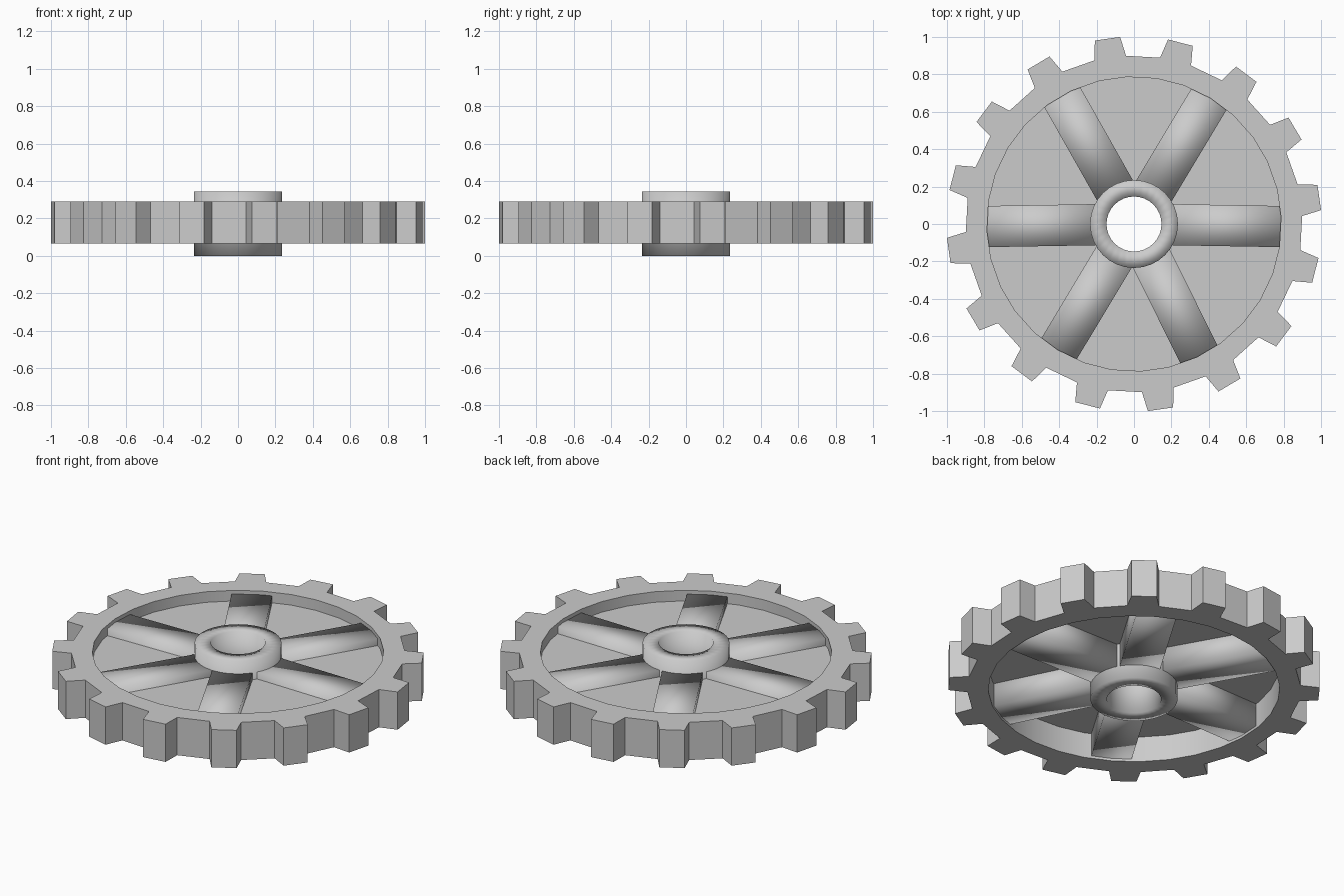
import bpy, bmesh
from math import cos, sin, radians, pi
from mathutils import Matrix

if "Cube" in bpy.data.objects:
    bpy.data.objects.remove(bpy.data.objects["Cube"])


def polar(r, deg, z=0.0):
    a = radians(deg)
    return (r * cos(a), r * sin(a), z)


def finish(bm, name, sharp_angle=None):
    bmesh.ops.recalc_face_normals(bm, faces=bm.faces)
    mesh = bpy.data.meshes.new(name)
    bm.to_mesh(mesh)
    bm.free()
    obj = bpy.data.objects.new(name, mesh)
    bpy.context.collection.objects.link(obj)
    bpy.ops.object.select_all(action='DESELECT')
    obj.select_set(True)
    bpy.context.view_layer.objects.active = obj
    if sharp_angle is None:
        bpy.ops.object.shade_smooth()
    else:
        bpy.ops.object.shade_smooth_by_angle(angle=radians(sharp_angle))
    return obj


def extrude_up(bm, height):
    res = bmesh.ops.extrude_face_region(bm, geom=bm.faces[:])
    verts = [g for g in res['geom'] if isinstance(g, bmesh.types.BMVert)]
    bmesh.ops.translate(bm, verts=verts, vec=(0, 0, height))


def ring(name, r_in, r_out, z0, z1, n, sharp_angle=None):
    bm = bmesh.new()
    inner = [bm.verts.new(polar(r_in, 360 * i / n, z0)) for i in range(n)]
    outer = [bm.verts.new(polar(r_out, 360 * i / n, z0)) for i in range(n)]
    for i in range(n):
        j = (i + 1) % n
        bm.faces.new((inner[i], outer[i], outer[j], inner[j]))
    extrude_up(bm, z1 - z0)
    return finish(bm, name, sharp_angle)


# Toothed rim: 16 tapered teeth on a ring
TEETH, OFFSET = 16, 8.15
bm = bmesh.new()
teeth = []
for i in range(TEETH):
    c = OFFSET + i * 360 / TEETH
    spec = [(0.787, -5.45), (0.9, -5.45), (1.003, -3.9),
            (1.003, 3.9), (0.9, 5.45), (0.787, 5.45)]
    teeth.append([bm.verts.new(polar(r, c + d, 0.065)) for r, d in spec])
for i, (i0, b0, t0, t1, b1, i1) in enumerate(teeth):
    nxt = teeth[(i + 1) % TEETH]
    bm.faces.new((i0, b0, b1, i1))
    bm.faces.new((b0, t0, t1, b1))
    bm.faces.new((i1, b1, nxt[1], nxt[0]))
extrude_up(bm, 0.225)
finish(bm, "toothed_rim", 35)

# Hub tube and thin web plate between hub and rim
ring("hub", 0.147, 0.235, 0.0, 0.345, 32)
ring("web_plate", 0.21, 0.79, 0.218, 0.227, 32, 35)

# Six broad spokes, standing proud of the web on both sides
for k, ang in enumerate((-1, 59, 119.5, 181, 239, 296.5)):
    bm = bmesh.new()
    bmesh.ops.create_cube(bm, size=1.0)
    bmesh.ops.scale(bm, verts=bm.verts, vec=(0.585, 0.22, 0.188))
    bmesh.ops.translate(bm, verts=bm.verts, vec=(0.4975, 0, 0.174))
    bmesh.ops.rotate(bm, verts=bm.verts, cent=(0, 0, 0),
                     matrix=Matrix.Rotation(radians(ang), 3, 'Z'))
    finish(bm, f"spoke_{k + 1}")
